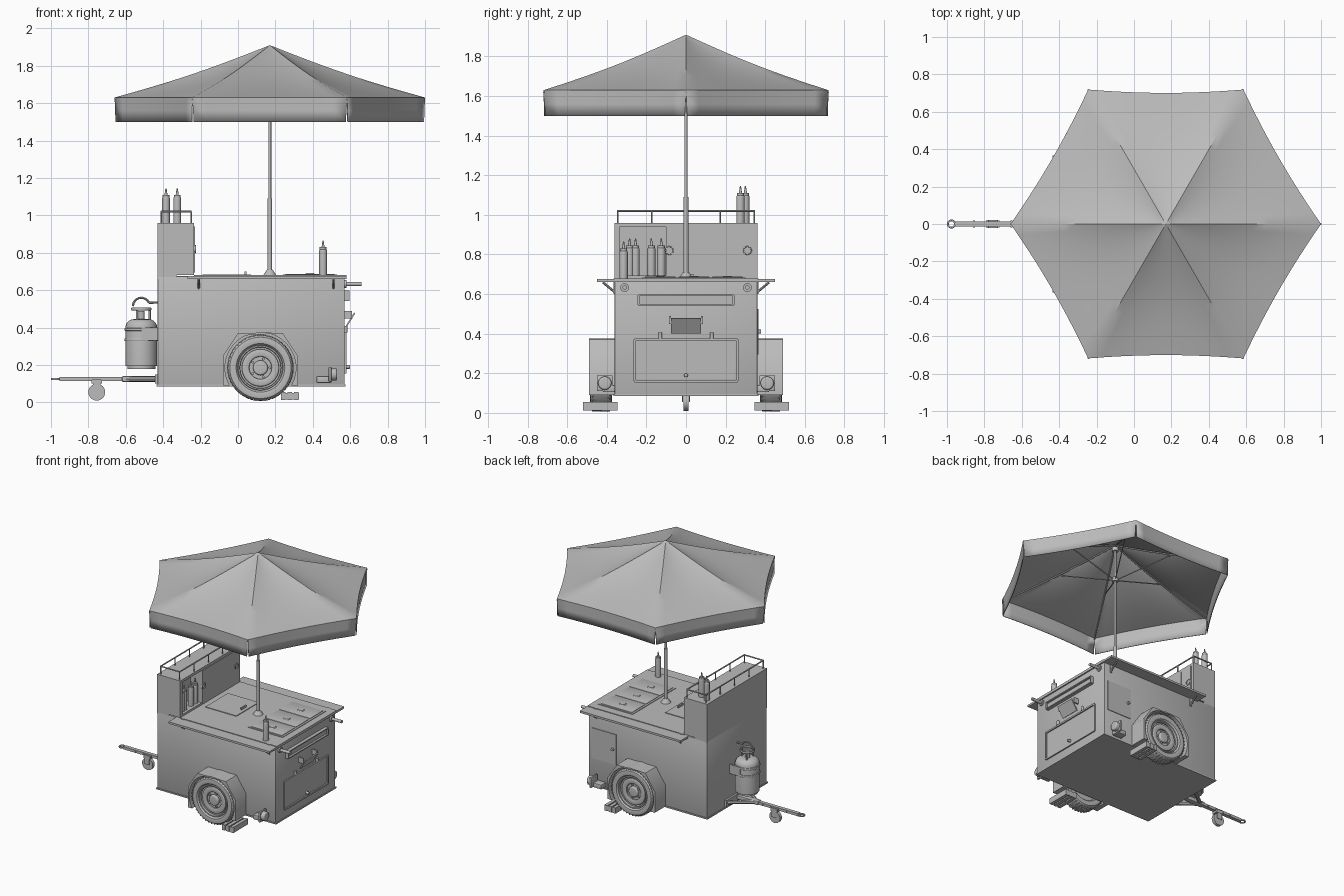
import bpy, bmesh, math
from mathutils import Matrix, Vector

cube = bpy.data.objects.get("Cube")
if cube:
    bpy.data.objects.remove(cube, do_unlink=True)

grey = bpy.data.materials.new("plain_grey")
grey.use_nodes = True
grey.diffuse_color = (0.5, 0.5, 0.5, 1)
grey.node_tree.nodes["Principled BSDF"].inputs["Base Color"].default_value = grey.diffuse_color

# Landmarks of the cart
X, Y, Z = Vector((1, 0, 0)), Vector((0, 1, 0)), Vector((0, 0, 1))
TAIL, NOSE, SIDE = -0.43, 0.57, 0.36
FLOOR, DECK, ROOF = 0.09, 0.68, 0.96
CABINET = -0.235
POLE = 0.17 * X
SIDES = (-1, 1)
THIN = 0.005


def finish(name, bm, smooth=True):
    bmesh.ops.recalc_face_normals(bm, faces=bm.faces)
    mesh = bpy.data.meshes.new(name)
    bm.to_mesh(mesh)
    bm.free()
    mesh.materials.append(grey)
    part = bpy.data.objects.new(name, mesh)
    bpy.context.collection.objects.link(part)
    if smooth:
        bpy.ops.object.select_all(action="DESELECT")
        part.select_set(True)
        bpy.context.view_layer.objects.active = part
        bpy.ops.object.shade_smooth_by_angle(angle=math.radians(35))
    return part


def box(name, x, y, z, bevel=0, tilt=0):
    """Box from (start, end) pairs; tilt turns it about its own y axis."""
    bm = bmesh.new()
    bmesh.ops.create_cube(bm, size=1)
    spans = (x, y, z)
    size = Matrix.Diagonal([abs(b - a) for a, b in spans] + [1])
    middle = Matrix.Translation([(a + b) / 2 for a, b in spans])
    bm.transform(middle @ Matrix.Rotation(tilt, 4, "Y") @ size)
    if bevel:
        bmesh.ops.bevel(bm, geom=bm.edges[:], offset=bevel, segments=2, affect="EDGES", profile=0.5)
    return finish(name, bm, bevel > 0)


def around(middle, width):
    return (middle - width / 2, middle + width / 2)


def placed(bm, origin, axis):
    turn = Vector(axis).to_track_quat("Z", "Y").to_matrix().to_4x4()
    bm.transform(Matrix.Translation(origin) @ turn)


def rod(name, start, span, radius, tip=None, bevel=0, steps=16):
    """Cylinder or cone from start along the span vector, with an optional rounded far rim."""
    bm = bmesh.new()
    length = Vector(span).length
    bmesh.ops.create_cone(bm, cap_ends=True, segments=steps, radius1=radius,
                          radius2=radius if tip is None else tip, depth=length)
    bmesh.ops.translate(bm, verts=bm.verts, vec=Z * length / 2)
    if bevel:
        far = [e for e in bm.edges if all(v.co.z > length / 2 for v in e.verts)]
        bmesh.ops.bevel(bm, geom=far, offset=bevel, segments=5, affect="EDGES", profile=0.5)
    placed(bm, start, span)
    return finish(name, bm)


def ring(name, centre, axis, radius, thick, width, steps=32):
    """Ring with a squarish rounded section."""
    bm = bmesh.new()
    verts = []
    for i in range(16):
        c, s = math.cos(math.tau * i / 16), math.sin(math.tau * i / 16)
        r = radius + math.copysign(abs(c) ** 0.6, c) * thick / 2
        verts.append(bm.verts.new((r, 0, math.copysign(abs(s) ** 0.6, s) * width / 2)))
    edges = [bm.edges.new((verts[i - 1], verts[i])) for i in range(16)]
    bmesh.ops.spin(bm, geom=verts + edges, cent=(0, 0, 0), axis=Z, angle=math.tau, steps=steps)
    bmesh.ops.remove_doubles(bm, verts=bm.verts, dist=0.0001)
    placed(bm, centre, axis)
    return finish(name, bm)


def path(name, points, radius):
    for a, b in zip(points, points[1:]):
        rod(name, a, Vector(b) - Vector(a), radius, steps=8)


def end_frame(name, half, z, width, depth):
    """Raised border on the service end."""
    x = (NOSE, NOSE + depth)
    for edge in z:
        box(name, x, (-half, half), around(edge, width))
    for s in SIDES:
        box(name, x, around(s * half, width), z)


# Body, counter, and back cabinet with an open niche
niche, niche_top, niche_floor = (-0.335, -0.1), 0.94, 0.695
back = -0.33
box("body", (TAIL, NOSE), (-SIDE, SIDE), (FLOOR, DECK - THIN), THIN)
box("base_trim", (TAIL - THIN, NOSE + THIN), (-SIDE - THIN, SIDE + THIN), around(FLOOR, 0.01))
box("counter_top", (CABINET, NOSE + 0.01), (-SIDE, SIDE), (DECK - 0.02, DECK))
box("cabinet_back", (TAIL, back), (-SIDE, SIDE), (DECK - 0.02, ROOF))
box("cabinet_core", (back, CABINET), (niche[1], SIDE), (DECK, ROOF))
box("cabinet_cheek", (back, CABINET), (-SIDE, niche[0]), (DECK, ROOF))
box("cabinet_roof", (back, CABINET), niche, (niche_top, ROOF))
box("niche_floor", (back, CABINET), niche, (DECK, niche_floor))
for name, y in (("cabinet_door", (niche[1], 0.23)), ("side_panel", (0.235, -niche[0]))):
    box(name, (CABINET, CABINET + THIN), y, (niche_floor, niche_top))
for y in (-0.085, 0.31):
    ring("finger_pull", (CABINET + THIN, y, 0.82), X, 0.02, THIN, 0.01)

# Roof rail of the cabinet
rail_z, rail_y = ROOF + 0.06, SIDE - 0.015
rail = [(x, s * rail_y, rail_z) for s in SIDES for x in (-s * 0.08 - back - 0.66, s * 0.08 - back - 0.66)]
path("roof_rail", rail + rail[:1], THIN)
for x in around(back, 0.16):
    for i in range(-2, 3):
        rod("rail_post", (x, rail_y * i / 2, ROOF), Z * 0.06, 0.004, steps=8)


# Squeeze bottles
def squeeze_bottle(x, y, z):
    base = Vector((x, y, z))
    rod("bottle_body", base, Z * 0.14, 0.021, bevel=0.01)
    rod("bottle_cap", base + Z * 0.13, Z * 0.02, 0.018)
    rod("bottle_nozzle", base + Z * 0.15, Z * 0.035, 0.008, 0.003)


squeeze_bottle(0.455, -0.315, DECK)
squeeze_bottle(-0.385, 0.3, ROOF)
squeeze_bottle(-0.325, 0.275, ROOF)
for y in (-0.285, -0.255, -0.175, -0.125):
    squeeze_bottle(CABINET - 0.04, y, niche_floor)

# Folding shelves, fenders, wheels, steps and lamps on both sides
WHEEL_X, WHEEL_Z, WHEEL_R = 0.12, 0.185, 0.178
arch = [(WHEEL_X + 0.2 * s, z) for s in (1,) for z in (FLOOR, 0.25)]
arch += [(WHEEL_X + 0.12 * s, 0.37) for s in (1, -1)]
arch += [(WHEEL_X - 0.2, z) for z in (0.25, FLOOR)]
for i in range(21):
    a = math.radians(210 - 12 * i)
    arch.append((WHEEL_X + 0.19 * math.cos(a), WHEEL_Z + 0.19 * math.sin(a)))

for s in SIDES:
    out = s * Y
    wall = s * SIDE
    box("side_shelf", (-0.27, NOSE + 0.01), (wall, s * 0.45), (DECK - 0.02, DECK - THIN))
    for x in (-0.21, 0.51):
        rod("shelf_strut", (x, wall, 0.61), out * 0.06 + Z * 0.05, 0.006, steps=8)
        box("shelf_hinge", around(x, 0.02), (wall, wall + s * THIN), (0.6, DECK))

    bm = bmesh.new()
    face = bm.faces.new([bm.verts.new((x, wall, z)) for x, z in arch])
    shell = bmesh.ops.extrude_face_region(bm, geom=[face])["geom"]
    bmesh.ops.translate(bm, vec=out * 0.13, verts=[g for g in shell if isinstance(g, bmesh.types.BMVert)])
    finish("fender", bm)

    hub = Vector((WHEEL_X, s * 0.43, WHEEL_Z))
    ring("tyre", hub, out, 0.147, 0.06, 0.11, steps=48)
    ring("rim_lip", hub + out * 0.035, out, 0.115, 0.012, 0.02)
    ring("rim_step", hub + out * 0.025, out, 0.08, 0.04, 0.02)
    rod("rim_dish", hub - out * 0.04, out * 0.06, 0.12, steps=32)
    rod("hub_cap", hub, out * 0.04, 0.04, bevel=0.01)
    for i in range(5):
        spoke = Matrix.Rotation(math.tau * i / 5, 3, "Y") @ X
        rod("wheel_nut", hub + spoke * 0.05, out * 0.03, 0.008, steps=6)
    rod("axle", hub, -out * 0.08, 0.025)
    bm = bmesh.new()
    for i in range(88):
        lug = Matrix.Translation(((WHEEL_R - THIN), 0.025 * (-1) ** i, 0)) @ Matrix.Diagonal((0.01, 0.04, 0.008, 1))
        turn = Matrix.Rotation(math.tau * i / 88, 4, "Y")
        bmesh.ops.create_cube(bm, size=1, matrix=Matrix.Translation(hub) @ turn @ lug)
    finish("tyre_tread", bm, False)

    step_x, step_y = (0.23, 0.325), (s * 0.345, s * 0.52)
    for i in range(3):
        box("step_slat", around(step_x[0] + 0.012 + i * 0.035, 0.025), step_y, (0.012, 0.055))
        box("step_bar", step_x, around(s * (0.35 + i * 0.08), 0.01), (0.015, 0.05))

    box("lamp_arm", (0.42, 0.5), (wall, s * 0.42), (0.105, 0.14), THIN)
    box("lamp_plate", (0.485, 0.5), (s * 0.37, s * 0.45), (0.11, 0.19), THIN)
    rod("tail_lamp", (0.5, s * 0.41, 0.15), X * 0.03, 0.034, bevel=0.01)
    peg = (NOSE, s * 0.31, 0.633)
    rod("end_peg", peg, X * FLOOR, 0.011)
    rod("peg_flange", peg, X * 0.01, 0.022)
    rod("door_hinge", (NOSE + THIN, s * 0.13, 0.375), Z * 0.03, 0.01)
    box("pocket_bracket", (NOSE, NOSE + 0.04), around(s * 0.08, 0.01), (0.45, 0.49))

# Service end: door, long slot and tilted pocket
end_frame("end_door_frame", 0.26, (0.16, 0.37), 0.012, 0.01)
box("end_door", (NOSE, NOSE + THIN), (-0.25, 0.25), (0.17, 0.36))
rod("door_knob", (NOSE, 0, 0.19), X * 0.03, 0.01, bevel=THIN)
end_frame("slot_frame", 0.24, (0.545, 0.595), 0.008, 0.025)
box("slot_panel", (NOSE, NOSE + 0.01), (-0.24, 0.24), (0.545, 0.595))
box("pocket_plate", around(0.6, 0.008), around(0, 0.15), around(0.44, FLOOR), tilt=math.radians(32))

# Access hatch on the back wall
box("wall_hatch", (0.335, 0.54), (SIDE, SIDE + THIN), (0.295, 0.525))
rod("hatch_latch", (0.36, SIDE, 0.41), Y * 0.02, 0.01)

# Counter: lidded pans and a lift-up hatch
box("pan_tray", (0.24, 0.53), (-0.22, 0.3), (DECK, DECK + 0.004))
for i in range(-1, 2):
    y = 0.04 + i * 0.17
    box("pan_lid", (0.255, 0.515), around(y, 0.155), (DECK, DECK + 0.008), 0.002)
    rod("pan_knob", (0.385, y, DECK), Z * 0.012, 0.035, 0.02)
box("counter_hatch", (-0.19, 0.07), (-0.12, 0.15), (DECK, DECK + THIN))
box("hatch_handle", around(0.04, 0.01), (-0.02, 0.04), (DECK, DECK + 0.02))

# Parasol pole
rod("pole_socket", POLE + Z * DECK, Z * 0.03, 0.035, 0.015)
rod("lower_pole", POLE + Z * DECK, Z * 0.41, 0.0125)
rod("upper_pole", POLE + Z * DECK, Z * 1.22, 0.008)


# Parasol canopy: six sagging panels, each with a hanging valance
def canopy_point(k, t, s):
    a, b = [Matrix.Rotation(math.pi / 3 * n, 3, "Z") @ X * 0.83 for n in (k, k + 1)]
    bow = 4 * t * (1 - t)
    drop = 0.28 * s + (0.015 + 0.018 * bow) * math.sin(math.pi * s)
    return POLE + a.lerp(b, t) * s * (1 - 0.025 * bow * s) + Z * (1.91 - drop)


bm = bmesh.new()
cells = 12
for k in range(6):
    rows = [[bm.verts.new(canopy_point(k, i / cells, j / cells)) for i in range(cells + 1)]
            for j in range(cells + 1)]
    for z, gap in ((1.56, 0.006), (1.5, 0.01)):
        hem = [canopy_point(k, gap + (1 - gap - gap) * i / cells, 1) for i in range(cells + 1)]
        rows.append([bm.verts.new((p.x, p.y, z)) for p in hem])
    for upper, lower in zip(rows, rows[1:]):
        for i in range(cells):
            bm.faces.new((upper[i], upper[i + 1], lower[i + 1], lower[i]))
bmesh.ops.remove_doubles(bm, verts=bm.verts, dist=0.0005)
canopy = finish("canopy", bm)
canopy.modifiers.new("thickness", "SOLIDIFY").thickness = THIN

# Parasol ribs, struts and hubs
for k in range(6):
    rib = [canopy_point(k, 0, i / 4) - Z * 0.012 for i in range(5)]
    path("rib", rib, THIN)
    path("strut", [POLE + Z * 1.62, rib[2]], 0.004)
for z in (1.61, 1.85):
    rod("parasol_hub", POLE + Z * z, Z * 0.03, 0.022)

# Gas cylinder with collar, holder and hose
gas = X * -0.517
rod("cylinder_foot", gas + Z * 0.18, Z * 0.03, 0.075, steps=32)
rod("gas_cylinder", gas + Z * 0.195, Z * 0.25, 0.085, bevel=0.045, steps=32)
rod("cylinder_valve", gas + Z * 0.44, Z * 0.05, 0.018)
ring("cylinder_collar", gas + Z * 0.5, Z, 0.05, 0.008, 0.015)
for i in range(3):
    post = Matrix.Rotation(math.tau * i / 3, 3, "Z") @ X * 0.045
    rod("collar_post", gas + post + Z * 0.43, Z * 0.07, 0.006)
for z in (0.335, 0.39):
    ring("holder_band", gas + Z * z, Z, 0.085, 0.01, 0.015)
for s in SIDES:
    box("holder_arm", (gas.x, TAIL), around(s * 0.085, 0.01), (0.33, 0.4))
bend = [gas + Z * 0.515 + Matrix.Rotation(math.pi * i / 8, 3, "Y") @ X * -0.045 for i in range(8)]
path("gas_hose", bend + [Vector((TAIL, 0, 0.535))], 0.006)

# Tow bar, coupling ring and jockey wheel
tow_z = 0.125
tow_end = tow_z * Z - X * 0.6
box("tow_bar", (-0.955, TAIL), around(0, 0.028), around(tow_z, 0.02))
box("tow_sleeve", (-0.62, TAIL), around(0, 0.04), around(tow_z, 0.03), THIN)
box("tow_plate", around(TAIL, 0.03), (-0.15, 0.15), around(tow_z, 0.05))
ring("coupling_ring", (-0.976, 0, tow_z), Z, 0.019, 0.01, 0.012)
jockey = Vector((-0.755, 0, 0.055))
rod("jockey_wheel", jockey - Y * 0.012, Y * 0.024, 0.045, steps=24)
box("jockey_head", around(jockey.x, 0.055), around(0, 0.045), (0.1, tow_z))
for s in SIDES:
    path("tow_brace", [tow_end, (TAIL, s * 0.13, tow_z)], 0.014)
    box("jockey_fork", around(jockey.x, 0.04), around(s * 0.018, 0.004), (jockey.z, 0.105))
    for offset in (0.03, 0.1):
        rod("tow_bolt", (jockey.x - s * offset, -0.02, tow_z), Y * 0.04, 0.006)
